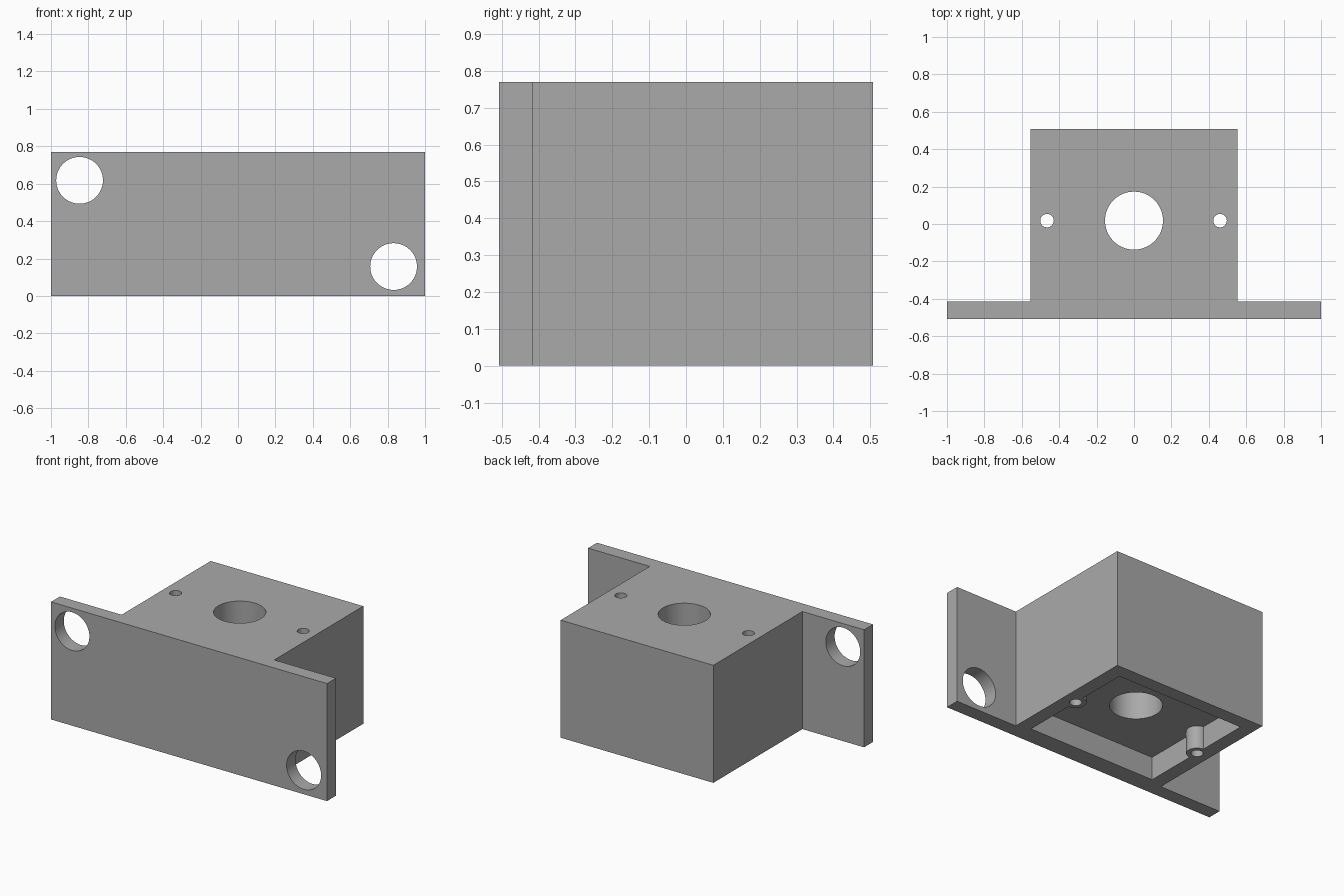
import bpy
import bmesh
from math import radians

cube = bpy.data.objects.get("Cube")
if cube:
    bpy.data.objects.remove(cube, do_unlink=True)

grey = bpy.data.materials.new("plain grey")
grey.use_nodes = True
COLOUR = (0.4, 0.4, 0.4, 1)
grey.diffuse_color = COLOUR
grey.node_tree.nodes["Principled BSDF"].inputs["Base Color"].default_value = COLOUR


def prism(name, outline, z0, z1):
    """Extrude an xy outline from z0 to z1."""
    bm = bmesh.new()
    base = bm.faces.new([bm.verts.new((x, y, z0)) for x, y in outline])
    top = bmesh.ops.extrude_face_region(bm, geom=[base])["geom"]
    bmesh.ops.translate(bm, vec=(0, 0, z1 - z0),
                        verts=[v for v in top if isinstance(v, bmesh.types.BMVert)])
    bmesh.ops.recalc_face_normals(bm, faces=bm.faces)
    mesh = bpy.data.meshes.new(name)
    bm.to_mesh(mesh)
    bm.free()
    obj = bpy.data.objects.new(name, mesh)
    bpy.context.collection.objects.link(obj)
    mesh.materials.append(grey)
    return obj


def rod(name, centre, radius, length, along_y=False):
    bpy.ops.mesh.primitive_cylinder_add(
        vertices=64, radius=radius, depth=length, location=centre,
        rotation=(radians(90) if along_y else 0, 0, 0))
    obj = bpy.context.object
    obj.name = name
    obj.data.materials.append(grey)
    return obj


def cut(target, cutter):
    """Subtract the cutter, then discard it."""
    cutter.hide_render = True
    mod = target.modifiers.new("cut", "BOOLEAN")
    mod.operation = "DIFFERENCE"
    mod.solver = "EXACT"
    mod.object = cutter
    bpy.context.view_layer.objects.active = target
    bpy.ops.object.modifier_apply(modifier=mod.name)
    bpy.data.objects.remove(cutter, do_unlink=True)


# Block with a wide front flange, as one T-shaped extrusion
FRONT, STEP, BACK, SIDE, TOP = -0.507, -0.415, 0.507, 0.553, 0.77
MID_Y = 0.018
body = prism("mounting_block", [
    (-1, FRONT), (1, FRONT), (1, STEP), (SIDE, STEP),
    (SIDE, BACK), (-SIDE, BACK), (-SIDE, STEP), (-1, STEP)], 0, TOP)

# Shallow pocket underneath, leaving a boss around each screw hole
px, py0, py1 = 0.461, -0.385, 0.417
pocket = prism("pocket_cutter",
               [(-px, py0), (px, py0), (px, py1), (-px, py1)], -0.1, 0.15)
SCREWS = (-0.465, 0.46)
for x in SCREWS:
    cut(pocket, rod("boss", (x, MID_Y, 0), 0.063, 1))
cut(body, pocket)

# Vertical bore and screw holes
cut(body, rod("bore_cutter", (0, MID_Y, 0.4), 0.155, 2))
for x in SCREWS:
    cut(body, rod("screw_cutter", (x, MID_Y, 0.4), 0.036, 2))

# Mounting holes through opposite corners of the flange
for x, z in ((-0.847, 0.618), (0.832, 0.157)):
    cut(body, rod("flange_hole_cutter", (x, -0.46, z), 0.125, 0.3, along_y=True))

bpy.ops.object.select_all(action="DESELECT")
body.select_set(True)
bpy.context.view_layer.objects.active = body
bpy.ops.object.shade_smooth_by_angle(angle=radians(30))
